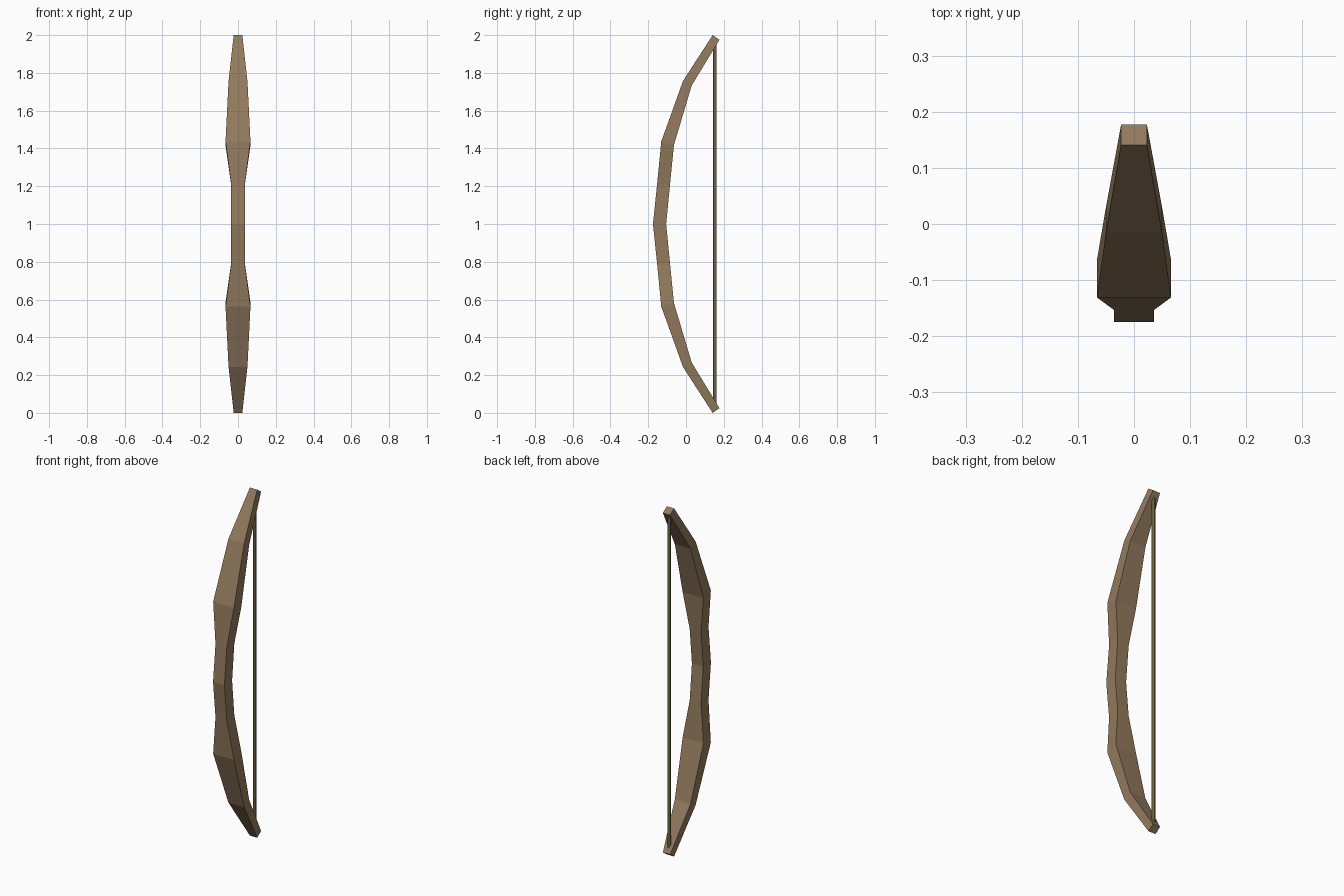
import bpy, bmesh

if "Cube" in bpy.data.objects:
    bpy.data.objects.remove(bpy.data.objects["Cube"])


def material(name, rgb):
    m = bpy.data.materials.new(name)
    m.diffuse_color = (*rgb, 1)
    m.use_nodes = True
    m.node_tree.nodes["Principled BSDF"].inputs["Base Color"].default_value = m.diffuse_color
    return m


def make_object(name, bm, mat):
    bmesh.ops.recalc_face_normals(bm, faces=bm.faces)
    mesh = bpy.data.meshes.new(name)
    bm.to_mesh(mesh)
    bm.free()
    mesh.materials.append(mat)
    obj = bpy.data.objects.new(name, mesh)
    bpy.context.collection.objects.link(obj)
    return obj


# Upper limb stations: half width, front (y, z), back (y, z), heights from the grip centre
upper = [
    (0.036, (-0.175, 0.0), (-0.105, 0.0)),
    (0.036, (-0.153, 0.21), (-0.085, 0.205)),
    (0.066, (-0.131, 0.437), (-0.064, 0.417)),
    (0.050, (-0.016, 0.757), (0.030, 0.733)),
    (0.023, (0.141, 1.0), (0.177, 0.975)),
]
# Mirror the upper limb to get the lower one
lower = [(w, (f[0], -f[1]), (b[0], -b[1])) for w, f, b in reversed(upper[1:])]

# Bow body: rectangular sections joined along the curve
bm = bmesh.new()
rings = []
for w, f, b in lower + upper:
    corners = [(-w, *f), (w, *f), (w, *b), (-w, *b)]
    rings.append([bm.verts.new((x, y, z + 1)) for x, y, z in corners])
for r, s in zip(rings, rings[1:]):
    for i in range(4):
        j = (i + 1) % 4
        bm.faces.new((r[i], r[j], s[j], s[i]))
bm.faces.new(rings[0])
bm.faces.new(rings[-1])
make_object("bow_body", bm, material("wood", (0.29, 0.195, 0.11)))

# Bowstring: thin low-sided cylinder sunk into both tips
bm = bmesh.new()
bmesh.ops.create_cone(bm, cap_ends=True, segments=6, radius1=0.0095,
                      radius2=0.0095, depth=1.92)
bmesh.ops.translate(bm, verts=bm.verts, vec=(0, 0.153, 1))
make_object("bowstring", bm, material("string", (0.25, 0.20, 0.09)))
